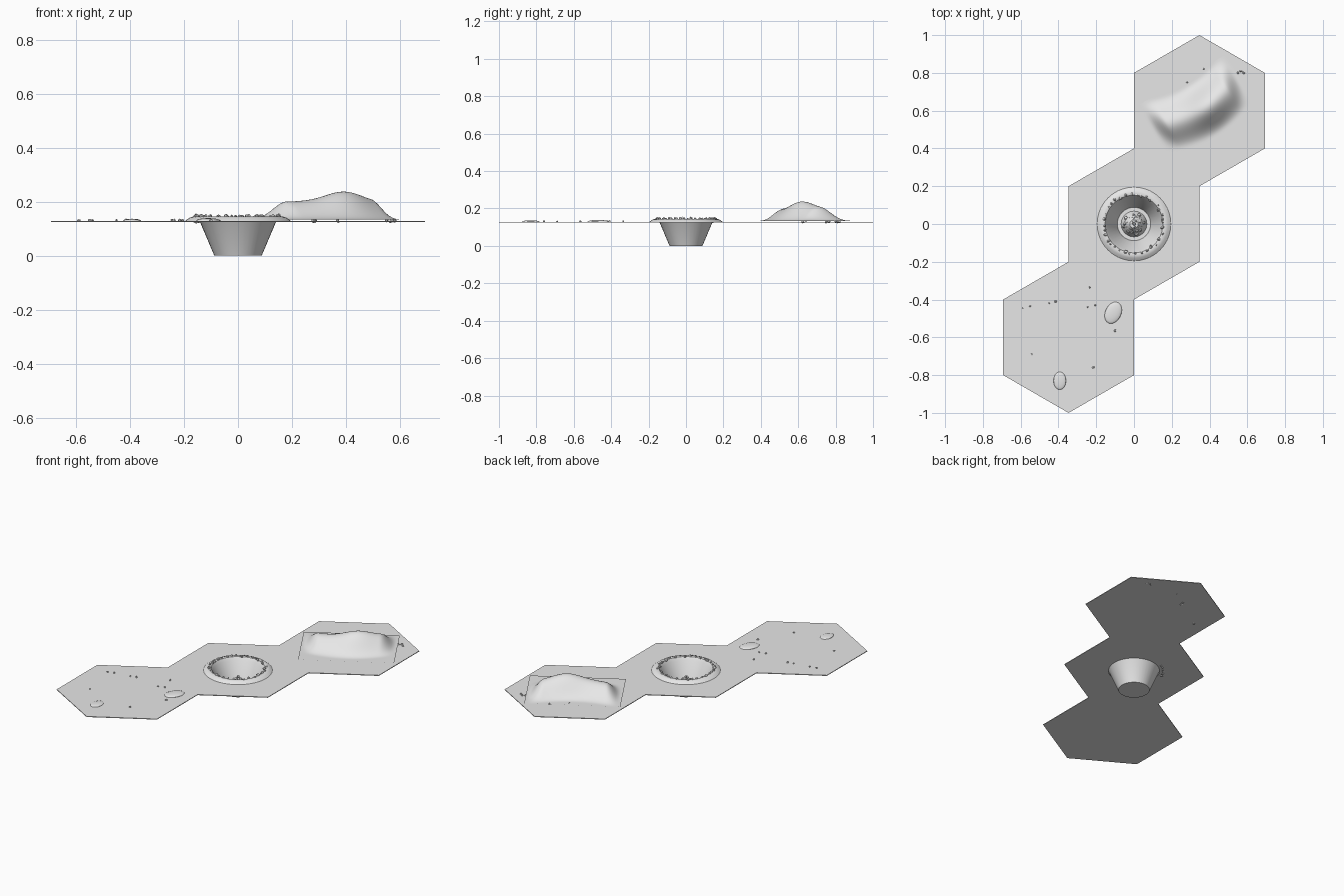
import bpy, bmesh, math, random
from mathutils import Matrix, Vector

random.seed(4)
if "Cube" in bpy.data.objects:
    bpy.data.objects.remove(bpy.data.objects["Cube"])

GROUND = 0.129
HEX_R = 0.4

grey = bpy.data.materials.new("pale_grey")
grey.use_nodes = True
COLOUR = (0.8, 0.8, 0.8, 1)
grey.diffuse_color = COLOUR
grey.node_tree.nodes["Principled BSDF"].inputs["Base Color"].default_value = COLOUR


def finish(name, bm, smooth=None):
    """Turn a bmesh into a named object, optionally smooth below an angle."""
    mesh = bpy.data.meshes.new(name)
    bm.to_mesh(mesh)
    bm.free()
    mesh.materials.append(grey)
    if smooth:
        mesh.shade_smooth()
        mesh.set_sharp_from_angle(angle=math.radians(smooth))
    obj = bpy.data.objects.new(name, mesh)
    bpy.context.collection.objects.link(obj)
    return obj


def ring(bm, radius, count, centre=(0, 0), z=0.0, turn=0.0):
    verts = []
    for i in range(count):
        a = turn + math.tau * i / count
        verts.append(bm.verts.new((centre[0] + radius * math.cos(a),
                                   centre[1] + radius * math.sin(a), z)))
    return verts


def loop_edges(bm, verts):
    return [bm.edges.new((v, verts[i - 1])) for i, v in enumerate(verts)]


def lathe(name, profile, count=40, smooth=35):
    """Revolve (radius, height) points; the last one closes with a cap."""
    bm = bmesh.new()
    rings = [ring(bm, r, count, z=z) for r, z in profile]
    for a, b in zip(rings, rings[1:]):
        for i in range(count):
            bm.faces.new((a[i - 1], a[i], b[i], b[i - 1]))
    bm.faces.new(rings[-1])
    return finish(name, bm, smooth)


def rocks(name, spots):
    """Scatter rough pebbles at (x, y, z, size)."""
    bm = bmesh.new()
    for x, y, z, size in spots:
        scale = [size * random.uniform(0.75, 1.25) for _ in range(3)]
        place = (Matrix.Translation((x, y, z))
                 @ Matrix.Rotation(random.uniform(0, math.tau), 4, 'Z')
                 @ Matrix.Diagonal((*scale, 1)))
        made = bmesh.ops.create_icosphere(bm, subdivisions=1, radius=1, matrix=place)
        for v in made["verts"]:
            v.co += Vector([random.uniform(-0.2, 0.2) * size for _ in range(3)])
    return finish(name, bm)


# Ground: three joined hexagons, the middle one pierced for the crater
bm = bmesh.new()
step = Vector((HEX_R * math.cos(math.pi / 6), HEX_R * 1.5))
for side in (-1, 1):
    bm.faces.new(ring(bm, HEX_R, 6, step * side, GROUND, math.pi / 6))
edges = loop_edges(bm, ring(bm, HEX_R, 6, z=GROUND, turn=math.pi / 6))
edges += loop_edges(bm, ring(bm, 0.145, 40, z=GROUND))
bmesh.ops.triangle_fill(bm, edges=edges, use_beauty=True)
bmesh.ops.remove_doubles(bm, verts=bm.verts, dist=0.001)
for f in bm.faces:
    f.normal_update()
    if f.normal.z < 0:
        f.normal_flip()
ground = finish("ground_tiles", bm)
slab = ground.modifiers.new("thickness", 'SOLIDIFY')
slab.thickness = 0.004
slab.offset = -1

# Crater: raised lip, sloping wall and flat floor
lathe("crater_bowl", [(0.195, GROUND), (0.18, 0.14), (0.165, 0.145), (0.153, 0.142),
                      (0.141, 0.125), (0.088, 0)])
lathe("crater_peak", [(0.068, 0.001), (0.055, 0.03), (0.04, 0.055), (0.022, 0.075)])

# Rocks on the peak and around the lip
pile = []
for i in range(26):
    r = 0.055 * math.sqrt(i / 26)
    a = i * 2.4
    pile.append((r * math.cos(a), r * math.sin(a), 0.09 - r * 1.1, random.uniform(0.007, 0.013)))
rocks("peak_rocks", pile)

lip = []
for i in range(34):
    a = math.tau * i / 34 + random.uniform(-0.07, 0.07)
    r = random.uniform(0.148, 0.166)
    lip.append((r * math.cos(a), r * math.sin(a), 0.145, random.uniform(0.005, 0.010)))
for i in range(6):
    a = math.radians(120 + i * 8)
    lip.append((0.165 * math.cos(a), 0.165 * math.sin(a), 0.129, 0.009))
rocks("lip_rocks", lip)


# Hill: a rectangular sheet raised into a bent ridge
def hill_height(u, v):
    crest = 0.066 + 0.037 * math.exp(-((u - 0.05) / 0.11) ** 2)
    end = min(max((0.262 - abs(u)) / 0.085, 0), 1)
    end = end * end * (3 - 2 * end)
    t = min(abs(v + 0.005 - 0.9 * u * u) / 0.15, 1)
    return crest * end * (0.5 + 0.5 * math.cos(math.pi * t))


bm = bmesh.new()
bmesh.ops.create_grid(bm, x_segments=48, y_segments=34, size=1,
                      matrix=Matrix.Diagonal((0.273, 0.187, 1, 1)))
for v in bm.verts:
    v.co.z = hill_height(v.co.x, v.co.y)
hill = finish("hill", bm, 60)
hill.location = (step.x, step.y, 0.134)
hill.rotation_euler.z = math.radians(30)

# Low boulders half sunk in the ground
for name, x, y, size, turn in (("large_boulder", -0.11, -0.47, 0.06, -25),
                               ("small_boulder", -0.393, -0.83, 0.047, 0)):
    bm = bmesh.new()
    bmesh.ops.create_uvsphere(bm, u_segments=24, v_segments=12, radius=size,
                              matrix=Matrix.Diagonal((0.7, 1, 0.16, 1)))
    bmesh.ops.bisect_plane(bm, geom=bm.verts[:] + bm.edges[:] + bm.faces[:],
                           plane_co=(0, 0, -0.002), plane_no=(0, 0, -1), clear_outer=True)
    boulder = finish(name, bm, 60)
    boulder.location = (x, y, GROUND)
    boulder.rotation_euler.z = math.radians(turn)

# Loose pebbles on the outer tiles
plain = [(-0.59, -0.445), (-0.55, -0.435), (-0.45, -0.42), (-0.415, -0.41),
         (-0.235, -0.335), (-0.245, -0.44), (-0.205, -0.43), (-0.1, -0.565),
         (-0.54, -0.69), (-0.215, -0.76)]
rocks("plain_pebbles", [(x, y, GROUND + 0.002, 0.006) for x, y in plain])
slope = [(0.08, 0.625), (0.095, 0.635), (0.28, 0.75), (0.285, 0.765), (0.37, 0.82),
         (0.55, 0.8), (0.565, 0.81), (0.58, 0.8)]
rocks("hill_pebbles", [(x, y, GROUND, 0.008) for x, y in slope])
